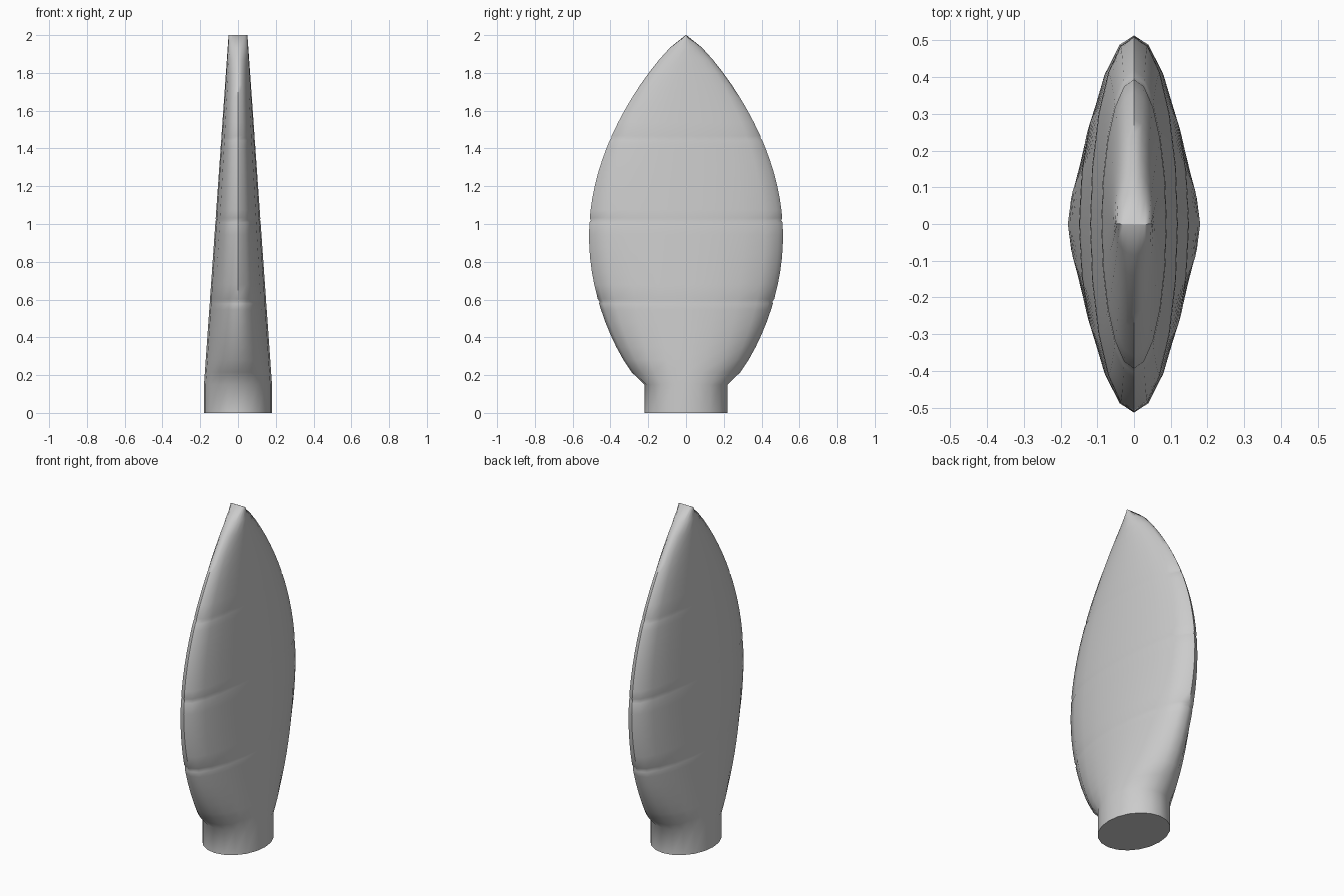
import bpy, bmesh, math

if "Cube" in bpy.data.objects:
    bpy.data.objects.remove(bpy.data.objects["Cube"])

SEGS = 20
ROWS = 28
Z0, Z1 = 0.15, 2.0
GROOVES = (0.59, 1.02, 1.455)


def half_sizes(z):
    """Half thickness (x) and half width (y) of the blade at height z."""
    t = max(0.0, (z - Z0) / (Z1 - Z0))
    x = 0.18 + (0.05 - 0.18) * t
    y = 0.22 * (1 - t) + 0.395 * max(0.0, math.sin(math.pi * t)) ** 0.75
    return x, max(y, 0.002)


# Ring heights: straight socket, then blade rows with a fine crease at each seam
rows = [(Z0 + (Z1 - Z0) * i / ROWS, 1.0) for i in range(ROWS + 1)]
rows = [r for r in rows if all(abs(r[0] - g) > 0.025 for g in GROOVES)]
for g in GROOVES:
    rows += [(g - 0.012, 1.0), (g, 0.988), (g + 0.012, 1.0)]
rows = [(0.0, 1.0)] + sorted(rows)

# Lofted blade body
bm = bmesh.new()
rings = []
for z, s in rows:
    hx, hy = half_sizes(z)
    rings.append([bm.verts.new((hx * s * math.cos(a), hy * s * math.sin(a), z))
                  for a in (2 * math.pi * k / SEGS for k in range(SEGS))])
for lo, hi in zip(rings, rings[1:]):
    for k in range(SEGS):
        n = (k + 1) % SEGS
        bm.faces.new((lo[k], lo[n], hi[n], hi[k]))

# Socket base and narrow tip caps
bm.faces.new(rings[0][::-1])
bm.faces.new(rings[-1])

mesh = bpy.data.meshes.new("leaf_blade")
bm.to_mesh(mesh)
bm.free()
blade = bpy.data.objects.new("leaf_blade", mesh)
bpy.context.collection.objects.link(blade)
bpy.context.view_layer.objects.active = blade
blade.select_set(True)
bpy.ops.object.shade_smooth_by_angle(angle=math.radians(50))
